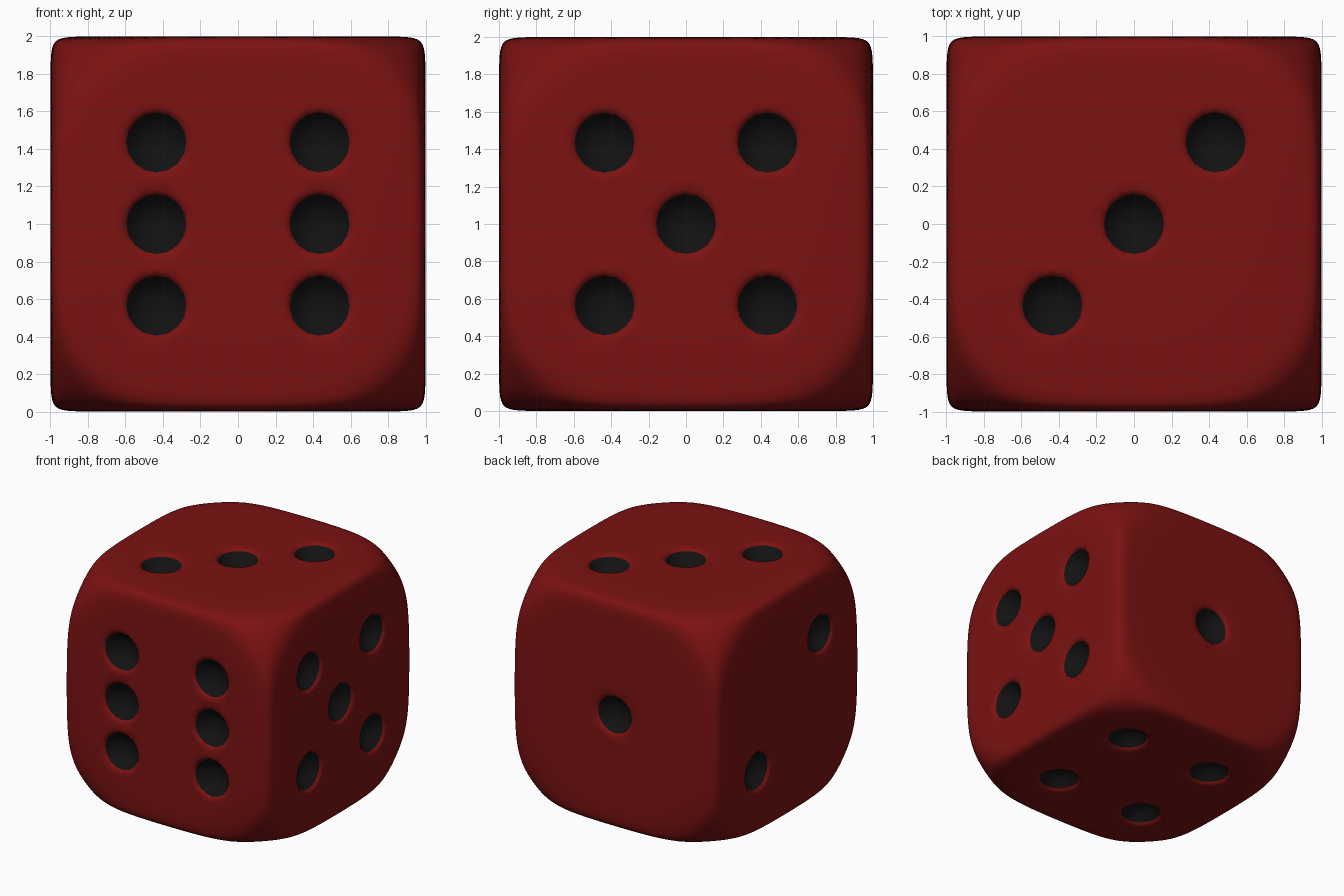
import bpy, bmesh, math
from mathutils import Matrix, Vector

if "Cube" in bpy.data.objects:
    bpy.data.objects.remove(bpy.data.objects["Cube"])

POWER, BALL = 28, 1.5      # edge tightness, radius of the ball rounding the corners
D = 0.435                  # pip offset from the face centre


def material(name, rgb):
    m = bpy.data.materials.new(name)
    m.diffuse_color = (*rgb, 1)
    m.use_nodes = True
    m.node_tree.nodes["Principled BSDF"].inputs["Base Color"].default_value = m.diffuse_color
    return m


MATS = [material("red", (0.2, 0.006, 0.006)), material("black", (0.006, 0.006, 0.006))]


def make_object(name, bm):
    bmesh.ops.recalc_face_normals(bm, faces=bm.faces)
    mesh = bpy.data.meshes.new(name)
    bm.to_mesh(mesh)
    bm.free()
    for m in MATS:
        mesh.materials.append(m)
    ob = bpy.data.objects.new(name, mesh)
    bpy.context.collection.objects.link(ob)
    return ob


# Body: smooth blend of a cube and a ball, with the grid crowded towards the edges
bm = bmesh.new()
bmesh.ops.create_cube(bm, size=2)
bmesh.ops.subdivide_edges(bm, edges=bm.edges[:], cuts=39, use_grid_fill=True)
for v in bm.verts:
    p = Vector([math.sin(c * math.pi / 2) for c in v.co])
    total = sum(abs(c) ** POWER for c in p) + (p.length / BALL) ** POWER
    v.co = p / total ** (1 / POWER) + Vector((0, 0, 1))
body = make_object("die_body", bm)

# Pip cutter profile: (radius, height over the face), black bowl with a soft red lip
PROFILE = [(0.07, -0.105), (0.125, -0.075), (0.16, -0.02),
           (0.172, -0.008), (0.2, 0.006), (0.2, 0.06)]
BLACK_BANDS = 2


def add_pip(bm, matrix, sides=16):
    rings = []
    for r, h in PROFILE:
        rings.append([bm.verts.new(matrix @ Vector((r * math.cos(a), r * math.sin(a), h)))
                      for a in (2 * math.pi * i / sides for i in range(sides))])
    bottom = bm.verts.new(matrix @ Vector((0, 0, -0.12)))
    for i in range(sides):
        j = (i + 1) % sides
        bm.faces.new((bottom, rings[0][j], rings[0][i])).material_index = 1
        for k in range(len(rings) - 1):
            f = bm.faces.new((rings[k][i], rings[k][j], rings[k + 1][j], rings[k + 1][i]))
            f.material_index = 1 if k < BLACK_BANDS else 0
    bm.faces.new(rings[-1])


# Pip layouts per face: (outward, face right, pips as (right, up))
corners = [(-1, -1), (1, -1), (1, 1), (-1, 1)]
diagonal = [(-1, -1), (1, 1)]
FACES = [
    ((0, -1, 0), (1, 0, 0), corners + [(-1, 0), (1, 0)]),   # front six
    ((1, 0, 0), (0, 1, 0), corners + [(0, 0)]),             # right five
    ((0, 0, 1), (1, 0, 0), diagonal + [(0, 0)]),            # top three
    ((0, 0, -1), (1, 0, 0), corners),                       # bottom four
    ((-1, 0, 0), (0, -1, 0), diagonal),                     # left two
    ((0, 1, 0), (-1, 0, 0), [(0, 0)]),                      # back one
]
bm = bmesh.new()
for out, right, pips in FACES:
    out, right = Vector(out), Vector(right)
    up = out.cross(right)
    basis = Matrix((right, up, out)).transposed().to_4x4()
    for a, b in pips:
        pos = out + right * a * D + up * b * D + Vector((0, 0, 1))
        add_pip(bm, Matrix.Translation(pos) @ basis)
cutter = make_object("pip_cutter", bm)
cutter.hide_render = True

# Cut the pips and smooth the result
mod = body.modifiers.new("pips", 'BOOLEAN')
mod.operation, mod.solver, mod.object = 'DIFFERENCE', 'EXACT', cutter
bpy.context.view_layer.objects.active = body
bpy.ops.object.select_all(action='DESELECT')
body.select_set(True)
bpy.ops.object.modifier_apply(modifier=mod.name)
bpy.data.objects.remove(cutter)
bpy.ops.object.shade_smooth_by_angle(angle=math.radians(35))
